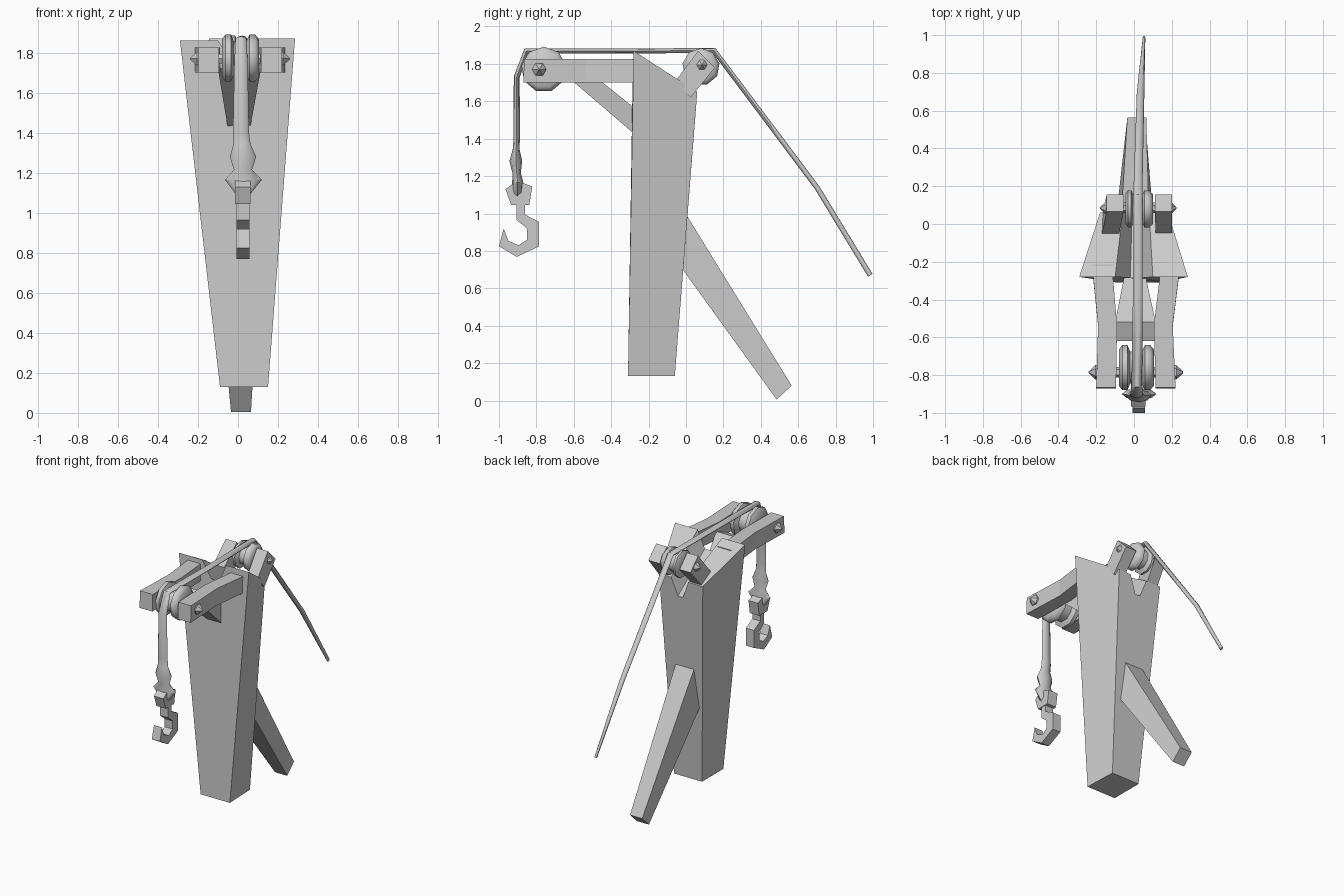
import bpy, bmesh, math
from mathutils import Vector

cube = bpy.data.objects.get("Cube")
if cube:
    bpy.data.objects.remove(cube, do_unlink=True)

# Single plain grey material
GREY = (0.6, 0.6, 0.6, 1.0)
mat = bpy.data.materials.new("plain grey")
mat.use_nodes = True
mat.diffuse_color = GREY
mat.node_tree.nodes["Principled BSDF"].inputs["Base Color"].default_value = GREY


def loft(name, rings, smooth=None):
    """Skin a list of equal-length point rings and cap both ends."""
    bm = bmesh.new()
    vs = [[bm.verts.new(p) for p in ring] for ring in rings]
    n = len(rings[0])
    for a, b in zip(vs, vs[1:]):
        for i in range(n):
            j = (i + 1) % n
            bm.faces.new((a[i], a[j], b[j], b[i]))
    bm.faces.new(vs[0])
    bm.faces.new(vs[-1])
    bmesh.ops.recalc_face_normals(bm, faces=bm.faces)
    me = bpy.data.meshes.new(name)
    bm.to_mesh(me)
    bm.free()
    me.materials.append(mat)
    ob = bpy.data.objects.new(name, me)
    bpy.context.collection.objects.link(ob)
    if smooth:
        bpy.ops.object.select_all(action='DESELECT')
        ob.select_set(True)
        bpy.context.view_layer.objects.active = ob
        bpy.ops.object.shade_smooth_by_angle(angle=math.radians(smooth))
    return ob


def plate(name, profile, x0, x1):
    """Side profile in y, z extruded along x."""
    return loft(name, [[(x, y, z) for y, z in profile] for x in (x0, x1)])


def lathe(name, y, z, profile, sides, turn=0.0, smooth=None):
    """Revolve (x, radius) pairs around a line along x."""
    angles = [2 * math.pi * (i + turn) / sides for i in range(sides)]
    rings = [[(x, y + r * math.cos(a), z + r * math.sin(a)) for a in angles]
             for x, r in profile]
    return loft(name, rings, smooth)


def rope(name, path, sides=8):
    """Oval tube through (x, y, z, half width in x, half thickness)."""
    pts = [Vector(p[:3]) for p in path]
    rings = []
    for i, p in enumerate(path):
        d_in = (pts[i] - pts[max(i - 1, 0)]).normalized()
        d_out = (pts[min(i + 1, len(pts) - 1)] - pts[i]).normalized()
        side = (d_in + d_out).normalized().cross(Vector((1, 0, 0))).normalized()
        rings.append([pts[i] + Vector((p[3] * math.cos(a), 0, 0)) + side * p[4] * math.sin(a)
                      for a in (2 * math.pi * k / sides for k in range(sides))])
    return loft(name, rings, 50)


# Flaring mast with a sloping top and a notch for the rope
front_side = [(-.09, -.31, .13), (.15, -.31, .13), (.285, -.28, 1.87), (.10, -.28, 1.87),
              (.045, -.285, 1.74), (-.02, -.285, 1.74), (-.10, -.28, 1.86), (-.29, -.28, 1.86)]
back_side = [(-.09, -.06, .13), (.14, -.06, .13), (.18, .06, 1.65), (.08, .06, 1.65),
             (.03, .05, 1.52), (-.01, .05, 1.52), (-.06, .06, 1.65), (-.18, .06, 1.65)]
loft("mast", [front_side, back_side])

# Leaning rear brace
loft("rear_brace", [
    [(-.07, -.05, 1.08), (.08, -.05, 1.08), (.11, -.05, .74), (-.10, -.05, .74)],
    [(-.07, .01, .98), (.08, .01, .98), (.105, -.01, .69), (-.10, -.01, .69)],
    [(-.035, .565, .08), (.065, .565, .08), (.065, .485, .005), (-.035, .485, .005)]])

# Two slightly bent boom arms: stations are y, inner x, outer x
for name, stations in (
        ("boom_arm_right", ((-.22, -.11, -.22), (-.30, -.11, -.215),
                            (-.54, -.09, -.19), (-.87, -.095, -.20))),
        ("boom_arm_left", ((-.22, .14, .24), (-.30, .135, .235),
                           (-.54, .105, .205), (-.87, .115, .22)))):
    loft(name, [[(a, y, 1.70), (b, y, 1.70), (b, y + .005, 1.825), (a, y + .005, 1.825)]
                for y, a, b in stations])

# Diagonal strut below the boom with its cross bar
loft("boom_strut", [
    [(-.10, -.62, 1.72), (.115, -.62, 1.72), (.115, -.52, 1.76), (-.10, -.52, 1.76)],
    [(-.05, -.27, 1.42), (.06, -.27, 1.42), (.06, -.27, 1.56), (-.05, -.27, 1.56)]])

# Tilted brackets at the rear of the mast top
for name, low, high in (("rear_bracket_right", (-.17, -.08), (-.145, -.055)),
                        ("rear_bracket_left", (.115, .20), (.11, .20))):
    loft(name, [
        [(low[0], -.055, 1.71), (low[1], -.055, 1.71), (low[1], .025, 1.62), (low[0], .025, 1.62)],
        [(high[0], .065, 1.87), (high[1], .065, 1.87), (high[1], .155, 1.78), (high[0], .155, 1.78)]])

# Axles ending in pointed bolts
for name, y, z, x0, x1 in (("front_axle", -.785, 1.77, -.24, .26),
                           ("rear_axle", .085, 1.795, -.18, .225)):
    lathe(name, y, z, [(x0, .004), (x0 + .035, .038), (x0 + .05, .038), (x0 + .05, .028),
                       (x1 - .05, .028), (x1 - .05, .038), (x1 - .035, .038), (x1, .004)], 6)

# Pulleys: two rounded discs with a rope groove between
for name, y, z, r, xs in (
        ("front_pulley", -.76, 1.77, .122, (-.08, -.062, -.035, -.02, .04, .058, .085, .105)),
        ("rear_pulley", .08, 1.785, .10, (-.045, -.032, -.015, 0, .04, .055, .08, .10))):
    radii = (.80, 1, 1, .70, .70, 1, 1, .80)
    lathe(name, y, z, [(x, r * k) for x, k in zip(xs, radii)], 9, .25, 50)

# Rope from the loose tail, over both pulleys, to the knot above the hook
rope("rope", [
    (.053, .985, .67, .007, .014), (.035, .70, 1.14, .02, .014), (.02, .15, 1.872, .024, .015),
    (.02, -.40, 1.868, .026, .013), (.015, -.855, 1.868, .028, .016),
    (.015, -.905, 1.73, .034, .016), (.015, -.905, 1.40, .040, .017),
    (.02, -.908, 1.345, .042, .018), (.025, -.91, 1.28, .066, .034),
    (.025, -.905, 1.215, .045, .022), (.027, -.90, 1.165, .092, .030),
    (.025, -.90, 1.085, .03, .027)])

# Shackle and hook
plate("hook_shackle", [(-.965, 1.13), (-.905, 1.175), (-.822, 1.145), (-.838, 1.045), (-.935, 1.045)],
      -.015, .062)
plate("hook", [(-.905, 1.06), (-.862, 1.06), (-.862, .995), (-.785, .955), (-.785, .825),
               (-.905, .768), (-1.0, .825), (-.975, .92), (-.95, .855), (-.895, .83),
               (-.85, .86), (-.85, .92), (-.905, .965)], -.008, .058)
